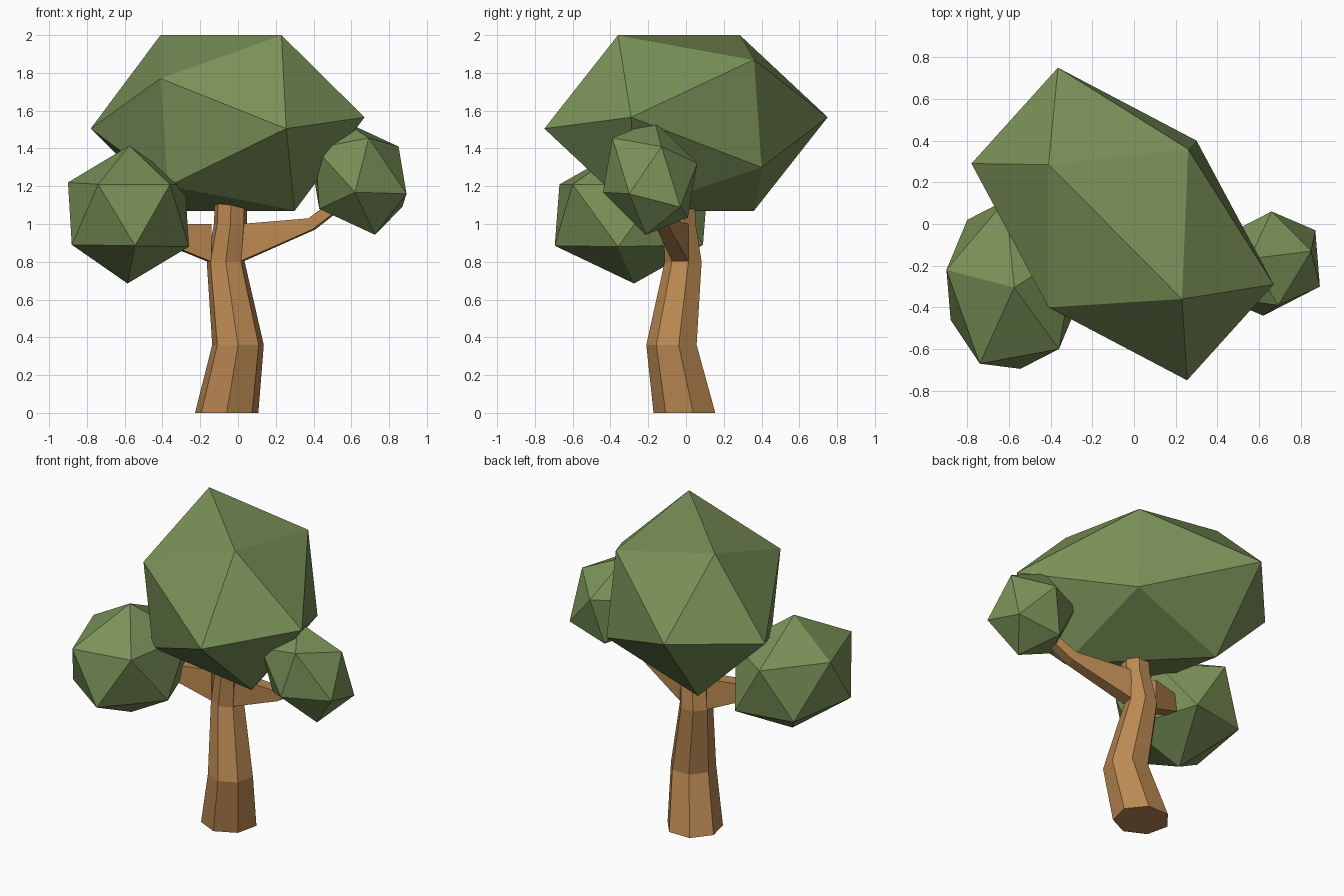
import bpy, bmesh, math
from mathutils import Vector

if "Cube" in bpy.data.objects:
    bpy.data.objects.remove(bpy.data.objects["Cube"])


def material(name, color):
    m = bpy.data.materials.new(name)
    m.diffuse_color = (*color, 1)
    m.use_nodes = True
    m.node_tree.nodes["Principled BSDF"].inputs["Base Color"].default_value = m.diffuse_color
    return m


LEAF = material("leaf_green", (0.195, 0.287, 0.098))
BARK = material("bark_brown", (0.50, 0.25, 0.085))


def finish(bm, name, mat):
    bmesh.ops.recalc_face_normals(bm, faces=bm.faces)
    me = bpy.data.meshes.new(name)
    bm.to_mesh(me)
    bm.free()
    me.materials.append(mat)
    ob = bpy.data.objects.new(name, me)
    bpy.context.collection.objects.link(ob)
    return ob


def foliage(name, center, half):
    """Skewed icosahedron: six corners plus their mirror images through the centre."""
    bm = bmesh.new()
    c = Vector(center)
    for p in half:
        v = Vector(p)
        bm.verts.new(v)
        bm.verts.new(2 * c - v)
    bmesh.ops.convex_hull(bm, input=bm.verts[:])
    finish(bm, name, LEAF)


def loft(name, rings):
    """Skin closed rings of equal point count and cap both ends."""
    bm = bmesh.new()
    loops = [[bm.verts.new(p) for p in r] for r in rings]
    n = len(loops[0])
    for a, b in zip(loops, loops[1:]):
        for i in range(n):
            j = (i + 1) % n
            bm.faces.new((a[i], a[j], b[j], b[i]))
    bm.faces.new(loops[0][::-1])
    bm.faces.new(loops[-1])
    finish(bm, name, BARK)


def trunk_ring(x, y, z, r, n=7):
    return [(x + r * math.sin(math.tau * i / n), y - r * math.cos(math.tau * i / n), z)
            for i in range(n)]


def branch_ring(x, y, z, w, h, d, lean=0.0):
    """Rectangular section across horizontal direction d; lean tips the top back."""
    px, py = -d[1], d[0]
    return [(x + s * w * px - t * lean * d[0], y + s * w * py - t * lean * d[1], z + t * h)
            for s, t in ((-1, -1), (1, -1), (1, 1), (-1, 1))]


# trunk: crooked seven-sided tube
loft("trunk", [trunk_ring(*s) for s in (
    (-0.06, 0.0, 0.0, 0.172),
    (0.0, -0.07, 0.36, 0.14),
    (-0.065, -0.01, 0.8, 0.103),
    (-0.04, -0.03, 1.0, 0.09),
    (-0.035, -0.033, 1.2, 0.085))])

# branches grow out of the trunk's side faces
R = (0.974, -0.225)
loft("right_branch", [branch_ring(*s[:5], R, s[5]) for s in (
    (0.02, -0.03, 0.9, 0.045, 0.1, -0.005),
    (0.39, -0.115, 1.0, 0.036, 0.03, 0.01),
    (0.60, -0.17, 1.16, 0.026, 0.022, 0.018))])
L = (-0.974, -0.225)
loft("left_branch", [branch_ring(*s, L) for s in (
    (-0.15, -0.03, 0.9, 0.045, 0.1),
    (-0.42, -0.10, 0.955, 0.04, 0.045))])

# leaf masses
foliage("main_crown", (-0.055, 0.0, 1.535), (
    (-0.41, 0.285, 2.0), (0.23, -0.36, 2.0), (-0.41, -0.40, 1.77),
    (0.26, 0.36, 1.87), (-0.78, 0.29, 1.505), (0.255, -0.75, 1.505)))
foliage("left_foliage", (-0.58, -0.29, 1.05), (
    (-0.575, -0.305, 1.415), (-0.90, -0.22, 1.22), (-0.74, -0.67, 1.21),
    (-0.36, -0.60, 1.21), (-0.88, -0.46, 0.89), (-0.545, -0.695, 0.885)))
foliage("right_foliage", (0.64, -0.19, 1.245), (
    (0.725, -0.213, 0.943), (0.892, -0.30, 1.16), (0.85, -0.13, 1.41),
    (0.62, -0.44, 1.168), (0.692, -0.39, 1.456), (0.87, -0.03, 1.09)))
